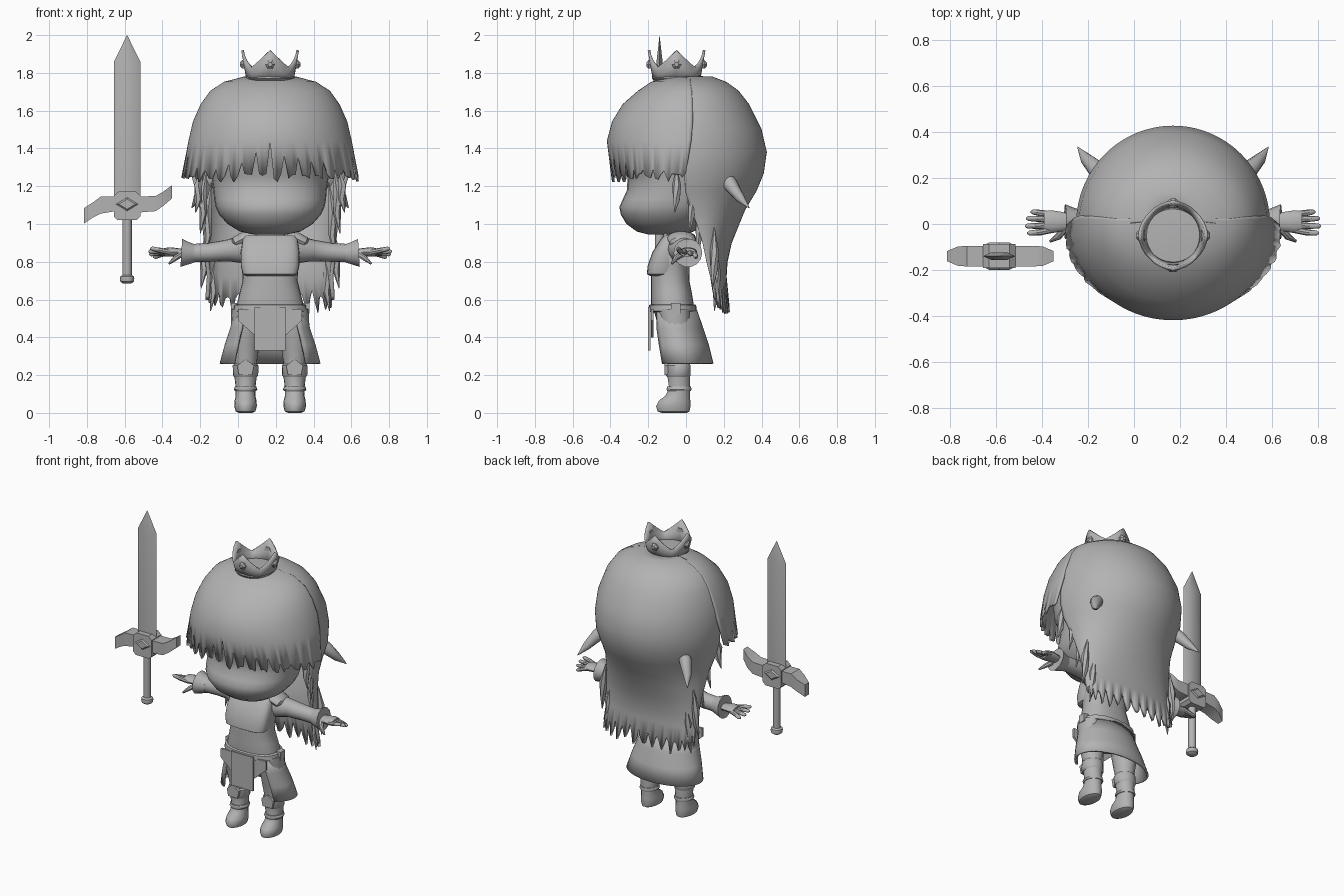
import bpy, bmesh, math, random
from mathutils import Vector

random.seed(4)
CX = 0.17  # the figure's own centre line
grey = bpy.data.materials.new("plain_grey")
grey.diffuse_color = (0.45, 0.45, 0.45, 1)


def finish(name, bm, angle=40, thick=0):
    bmesh.ops.recalc_face_normals(bm, faces=bm.faces)
    me = bpy.data.meshes.new(name)
    bm.to_mesh(me)
    bm.free()
    ob = bpy.data.objects.new(name, me)
    bpy.context.collection.objects.link(ob)
    me.materials.append(grey)
    if thick:
        m = ob.modifiers.new("thickness", 'SOLIDIFY')
        m.thickness, m.offset = thick, 0
    bpy.ops.object.select_all(action='DESELECT')
    ob.select_set(True)
    bpy.context.view_layer.objects.active = ob
    bpy.ops.object.shade_smooth_by_angle(angle=math.radians(angle))
    return ob


def skin(name, rings, closed=True, caps=True, **kw):
    """Bridge rings of points into a surface."""
    bm = bmesh.new()
    rows = [[bm.verts.new(p) for p in r] for r in rings]
    n = len(rows[0])
    for a, b in zip(rows, rows[1:]):
        for i in range(n if closed else n - 1):
            j = (i + 1) % n
            bm.faces.new((a[i], a[j], b[j], b[i]))
    if closed and caps:
        bm.faces.new(rows[0])
        bm.faces.new(rows[-1])
    return finish(name, bm, **kw)


def stack(name, rows, x=CX, n=24, p=1.0, **kw):
    """Upright body from rows of (z, half width, front y, back y)."""
    def sp(v):
        return math.copysign(abs(v) ** p, v)
    rings = []
    for z, w, f, b in rows:
        an = [2 * math.pi * i / n for i in range(n)]
        rings.append([(x + w * sp(math.cos(a)), (f + b) / 2 + (b - f) / 2 * sp(math.sin(a)), z) for a in an])
    return skin(name, rings, **kw)


def tube(name, pts, n=12, flat=1.0, **kw):
    """Tube through (x, y, z, radius), flattened vertically by flat."""
    rings = []
    for i, q in enumerate(pts):
        d = Vector(pts[min(i + 1, len(pts) - 1)][:3]) - Vector(pts[max(i - 1, 0)][:3])
        u = d.cross(Vector((0, 0, 1)))
        u = u.normalized() if u.length > 1e-5 else Vector((1, 0, 0))
        v = u.cross(d).normalized()
        rings.append([Vector(q[:3]) + q[3] * (u * math.cos(t) + v * flat * math.sin(t))
                      for t in (2 * math.pi * k / n for k in range(n))])
    return skin(name, rings, **kw)


def curtain(name, rows, amax, cols, depth=None, shoulder=.4, lift=0, **kw):
    """Open shell from rows of (z, half width, side y, middle y); depth cuts the lower edge to teeth
    four columns wide, shoulder rounds them, lift raises the outer ends."""
    rings = []
    for z, w, y0, ye in rows:
        an = [math.radians(-amax + 2 * amax * i / cols) for i in range(cols + 1)]
        rings.append([Vector((CX + w * math.sin(a), y0 + (ye - y0) * math.cos(a), z)) for a in an])
    if depth:
        for i, q in enumerate(rings[-1]):
            side = abs(2 * i / cols - 1)
            notch = depth(1 - side) * random.uniform(.65, 1.1)
            cut = (notch, shoulder * random.uniform(.5, 1.3), random.uniform(0, .2),
                   shoulder * random.uniform(.5, 1.3))[i % 4]
            rings[-1][i] = q.lerp(rings[-2][i], min(.97, cut + lift * side ** 4 * (1 - cut)))
    return skin(name, rings, closed=False, **kw)


def plate(name, outline, y0, y1, x=0, **kw):
    """Slab with an x-z outline between two depths."""
    return skin(name, [[(x + a, y, b) for a, b in outline] for y in (y0, y1)], **kw)


def box(name, c, s):
    h = [v / 2 for v in s]
    return plate(name, [(-h[0], c[2] - h[2]), (h[0], c[2] - h[2]), (h[0], c[2] + h[2]), (-h[0], c[2] + h[2])],
                 c[1] - h[1], c[1] + h[1], x=c[0], angle=30)


# Head
stack("face", [(.945, .09, -.2, .0), (.96, .16, -.26, .04), (1.0, .225, -.315, .1), (1.05, .27, -.345, .15),
               (1.09, .288, -.353, .18), (1.13, .296, -.335, .19), (1.18, .3, -.312, .2), (1.25, .31, -.31, .22),
               (1.34, .33, -.36, .25), (1.46, .33, -.37, .26), (1.65, .2, -.2, .18)], n=32, p=.9)

# Hair: slit front fringe, long back part
curtain("fringe", [(1.777, .01, .02, .01), (1.772, .14, .01, -.1), (1.747, .24, 0, -.18), (1.7, .312, 0, -.25),
                   (1.63, .362, -.005, -.33), (1.54, .402, -.01, -.385), (1.44, .425, -.02, -.412),
                   (1.22, .468, -.05, -.385)], 97, 80, lambda m: .25 + .75 * m * m, shoulder=.17, thick=.014)
curtain("back_hair", [(1.775, .01, .02, .03), (1.77, .14, .01, .14), (1.743, .238, 0, .21), (1.7, .306, 0, .27),
                      (1.63, .355, 0, .325), (1.5, .4, 0, .39), (1.38, .412, 0, .418), (1.27, .41, 0, .402),
                      (1.18, .385, 0, .365), (1.08, .36, .03, .305), (1.0, .35, .06, .272), (.9, .34, .09, .232),
                      (.8, .333, .11, .21), (.72, .325, .13, .205), (.52, .34, .16, .225)],
        91, 60, lambda m: .7, shoulder=.35, lift=.4, thick=.02)

for s, side in ((-1, "left"), (1, "right")):
    def at(d):
        return CX + s * d

    # Loose locks and the curved tufts at the back of the head
    tube(side + "_tuft", [(at(.26), .19, 1.28, .03), (at(.33), .235, 1.21, .04), (at(.38), .285, 1.14, .026),
                          (at(.415), .335, 1.085, .002)], n=10)
    for k, (d, y, top, tip) in enumerate([(.38, -.06, 1.3, 1.06), (.355, .02, 1.3, .95), (.33, .06, 1.22, .82),
                                          (.35, .14, .98, .66), (.3, .15, .88, .54)]):
        tube(f"{side}_lock_{k}", [(at(d - .02), y + .01, top, .003), (at(d), y + .01, top * .6 + tip * .4, .024),
                                  (at(d), y + .01, top * .3 + tip * .7, .02), (at(d + .015), y, tip, .002)], n=6)

    # Arm, flared cuff and hand
    tube(side + "_sleeve", [(at(.09), -.03, .87, .075), (at(.16), -.02, .865, .072), (at(.22), 0, .86, .058),
                            (at(.32), .01, .85, .05), (at(.43), .01, .845, .048)], n=16)
    tube(side + "_cuff", [(at(.4), .01, .845, .05), (at(.43), .01, .845, .06), (at(.47), .01, .847, .076),
                          (at(.462), .01, .847, .06), (at(.43), .01, .845, .03)], n=14)
    tube(side + "_palm", [(at(.43), .01, .845, .03), (at(.48), .01, .85, .042), (at(.53), .01, .852, .05),
                          (at(.56), .01, .85, .045)], n=12, flat=.5)
    for k, (y, z, reach) in enumerate([(-.036, .87, .635), (-.008, .855, .645), (.022, .84, .64), (.048, .825, .62)]):
        tube(f"{side}_finger_{k}", [(at(.53), y * .8 + .003, .85, .014), (at(.58), y, (z + .85) / 2, .014),
                                    (at(reach - .01), y * 1.1, z, .011), (at(reach), y * 1.1, z, .004)], n=8)
    tube(side + "_thumb", [(at(.47), -.02, .84, .016), (at(.5), -.055, .82, .015), (at(.535), -.075, .79, .006)], n=8)

    # Shoulder flap
    tube(side + "_shoulder_flap", [(at(.07), -.03, .935, .06), (at(.13), -.025, .925, .075),
                                   (at(.18), -.02, .9, .07), (at(.19), -.02, .89, .05)], n=14, flat=.5)

    # Trouser leg, boot, boot cuff with knee point
    lx = at(.13)
    stack(side + "_trouser", [(.22, .055, -.1, .01), (.27, .06, -.105, .02), (.35, .072, -.12, .03),
                              (.45, .078, -.14, .03), (.55, .075, -.15, .02)], x=lx, n=16)
    stack(side + "_boot", [(0, .035, -.13, .005), (.008, .052, -.152, .02), (.035, .06, -.16, .025),
                           (.065, .058, -.145, .024), (.09, .052, -.11, .022), (.13, .052, -.09, .022),
                           (.2, .06, -.1, .022), (.22, .06, -.1, .02)], x=lx, n=18)
    stack(side + "_boot_strap", [(.115, .056, -.1, .027), (.125, .062, -.104, .03), (.14, .056, -.1, .027)], x=lx, n=18)
    stack(side + "_boot_cuff", [(.19, .06, -.102, .02), (.2, .067, -.108, .026), (.25, .068, -.11, .026),
                                (.26, .06, -.102, .02)], x=lx, n=18)
    plate(side + "_knee_point", [(-.035, .2), (.035, .2), (.045, .25), (0, .285), (-.045, .25)], -.114, -.095, x=lx)
    box(side + "_belt_buckle", (at(.19), -.055, .555), (.035, .05, .055))

# Torso, chest piece, neck
stack("neck", [(.88, .06, -.1, .03), (.97, .06, -.1, .03)], n=16)
stack("torso", [(.53, .18, -.18, .045), (.58, .175, -.185, .04), (.64, .16, -.185, .03), (.7, .145, -.185, .018),
                (.78, .15, -.185, .02), (.85, .16, -.165, .045), (.91, .145, -.125, .06), (.945, .09, -.1, .045),
                (.955, .05, -.08, .02)], n=28, p=.85)
stack("chest_piece", [(.725, .125, -.19, -.08), (.735, .145, -.207, -.06), (.78, .155, -.203, -.05),
                      (.85, .155, -.178, -.04), (.92, .145, -.135, -.03), (.938, .13, -.115, -.04)], n=28, p=.6)

# Belt, open skirt and front cloths
stack("belt", [(.535, .185, -.19, .05), (.54, .195, -.197, .056), (.57, .19, -.195, .054), (.575, .18, -.188, .045)],
      n=28, p=.85)
curtain("skirt", [(.55, .185, -.07, .05), (.45, .205, -.055, .085), (.36, .235, -.035, .115), (.26, .262, -.015, .14)],
        134, 28, thick=.012)
box("front_cloth", (CX, -.195, .445), (.165, .012, .23))
for s in (-1, 1):
    plate("side_cloth", [(s * .07, .55), (s * .17, .55), (s * .17, .49), (s * .07, .4)], -.186, -.172, x=CX)
stack("hips", [(.4, .05, -.1, .02), (.45, .16, -.145, .03), (.54, .18, -.17, .04)], n=24)

# Crown with four points and four studs
CY, N = -.05, 32
rings = [[], [], []]
for i in range(N):
    a = 2 * math.pi * i / N
    peak = abs((i % 8) / 4 - 1) ** 1.2
    for r, t in zip(rings, (0, .45, 1)):
        z = 1.76 + t * (.07 + .09 * peak)
        rad = .118 + .02 * t + .008 * t * peak
        r.append((CX + rad * math.cos(a), CY + rad * math.sin(a), z))
skin("crown", rings, caps=False, thick=.014)
stack("crown_band", [(1.765, .115, CY - .115, CY + .115), (1.77, .13, CY - .13, CY + .13),
                     (1.785, .128, CY - .128, CY + .128), (1.787, .11, CY - .11, CY + .11)], n=32)
for i in range(4):
    c, s = math.cos(i * math.pi / 2), math.sin(i * math.pi / 2)
    tube(f"crown_stud_{i}", [(CX + c * r, CY + s * r, 1.845, q) for r, q in ((.125, .026), (.148, .026), (.16, .012))],
         n=6, angle=20)

# Sword
SX, SY = -.587, -.14
blade = [[(SX + a * k, SY + b * k, z) for a, b in ((-.07, 0), (-.035, -.016), (.035, -.016), (.07, 0),
                                                  (.035, .016), (-.035, .016))]
         for z, k in ((1.12, 1), (1.86, 1), (1.998, .02))]
skin("sword_blade", blade, angle=45)
plate("sword_guard_block", [(-.07, 1.04), (-.05, 1.02), (.05, 1.02), (.07, 1.04), (.07, 1.15), (.045, 1.172),
                            (-.045, 1.172), (-.07, 1.15)], SY - .052, SY + .052, x=SX)
# Guard wings: top and bottom edges from root to a narrowing tip (x, low z, high z, half depth)
for side, wing in (("left", [(-.05, 1.07, 1.145, .045), (-.14, 1.055, 1.145, .045), (-.18, 1.035, 1.115, .042),
                             (-.227, 1.003, 1.085, .022)]),
                   ("right", [(.05, 1.06, 1.145, .045), (.15, 1.068, 1.148, .045), (.19, 1.095, 1.17, .042),
                              (.237, 1.135, 1.205, .022)])):
    skin("sword_guard_" + side, [[(SX + a, SY - d, lo), (SX + a, SY + d, lo), (SX + a, SY + d, hi), (SX + a, SY - d, hi)]
                                 for a, lo, hi, d in wing], angle=30)
for s in (-1, 1):
    skin("sword_gem", [[(SX + a * k, SY + s * d, 1.105 + b * k) for a, b in ((-.062, 0), (0, -.038), (.062, 0), (0, .038))]
                       for k, d in ((1, .05), (.7, .06))], angle=20)
tube("sword_grip", [(SX, SY, .72, .025), (SX, SY, 1.04, .025)], n=14)
stack("sword_pommel", [(z, r, SY - r, SY + r) for z, r in ((.685, .022), (.695, .036), (.71, .038), (.722, .036), (.73, .025))],
      x=SX, n=16)
